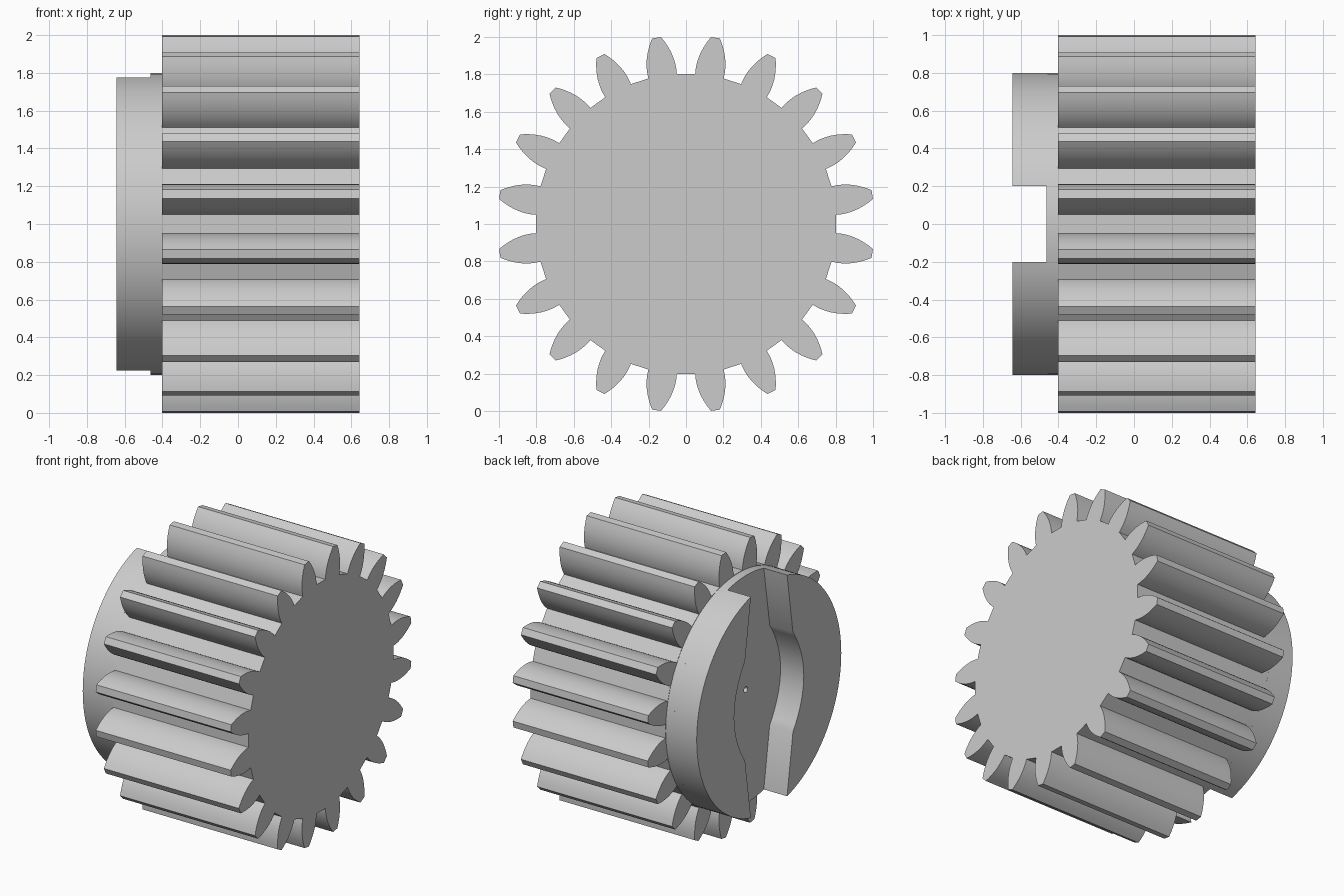
import bpy, bmesh
from math import sin, cos, pi, asin

cube = bpy.data.objects.get("Cube")
if cube:
    bpy.data.objects.remove(cube, do_unlink=True)

GREY = 0.6
steel = bpy.data.materials.new("plain grey")
steel.use_nodes = True
steel.diffuse_color = (GREY, GREY, GREY, 1)
steel.node_tree.nodes["Principled BSDF"].inputs["Base Color"].default_value = (GREY, GREY, GREY, 1)

AXIS_Z = 1.0
ROOT = 0.8
END = 0.643          # half of the overall length
GEAR_BACK = -0.403   # where the teeth stop
SLOT_FLOOR = -0.463


def finish(bm, name):
    bmesh.ops.recalc_face_normals(bm, faces=bm.faces)
    mesh = bpy.data.meshes.new(name)
    bm.to_mesh(mesh)
    bm.free()
    mesh.materials.append(steel)
    obj = bpy.data.objects.new(name, mesh)
    obj.location.z = AXIS_Z
    bpy.context.collection.objects.link(obj)
    bpy.ops.object.select_all(action='DESELECT')
    obj.select_set(True)
    bpy.context.view_layer.objects.active = obj
    bpy.ops.object.shade_smooth_by_angle(angle=pi / 7)
    return obj


def prism(name, profile, x0, x1):
    """Extrude a (y, z) outline along x."""
    bm = bmesh.new()
    face = bm.faces.new([bm.verts.new((x0, y, z)) for y, z in profile])
    grown = bmesh.ops.extrude_face_region(bm, geom=[face], use_keep_orig=True)
    for v in grown["geom"]:
        if isinstance(v, bmesh.types.BMVert):
            v.co.x = x1
    return finish(bm, name)


# Toothed body: curved flanks, flat tips, flat roots
TEETH, STEPS, TOOTH_HEIGHT = 20, 8, 0.208
flank = []
for i in range(STEPS + 1):
    t = i / STEPS
    flank.append((ROOT + TOOTH_HEIGHT * t, 0.077 + 0.0216 * t - 0.0746 * t * t))
tooth = [(r, -h) for r, h in flank] + [(r, h) for r, h in reversed(flank)]
outline = []
for k in range(TEETH):
    a = (k + 0.5) * 2 * pi / TEETH
    outline += [(r * cos(a) - h * sin(a), r * sin(a) + h * cos(a)) for r, h in tooth]
prism("gear_body", outline, GEAR_BACK, END)

# Hub base: disc whose face is the slot floor, with a small centre hole
SEGMENTS = 96
bm = bmesh.new()
rings = []
for x, r in ((GEAR_BACK + 0.01, ROOT), (SLOT_FLOOR, ROOT), (SLOT_FLOOR, 0.02), (GEAR_BACK - 0.003, 0.02)):
    rings.append([bm.verts.new((x, r * sin(2 * pi * i / SEGMENTS), r * cos(2 * pi * i / SEGMENTS)))
                  for i in range(SEGMENTS)])
for a, b in zip(rings, rings[1:]):
    for i in range(SEGMENTS):
        j = (i + 1) % SEGMENTS
        bm.faces.new((a[i], a[j], b[j], b[i]))
bm.faces.new(rings[0])
bm.faces.new(rings[-1])
finish(bm, "hub_base")

# Hub jaws on both sides of the slot, which widens to a rounded middle
RIM_ARC, SLOT_ARC = 48, 16
start = asin(0.2 / ROOT)
jaw = []
for i in range(RIM_ARC + 1):
    t = start + (pi - 2 * start) * i / RIM_ARC
    jaw.append((ROOT * sin(t), ROOT * cos(t)))
for i in range(SLOT_ARC + 1):
    u = 2 * i / SLOT_ARC - 1
    jaw.append((0.265 + 0.12 * (1 - u * u), 0.35 * u))
for name, side in (("hub_jaw_back", 1), ("hub_jaw_front", -1)):
    prism(name, [(side * y, z) for y, z in jaw], -END, SLOT_FLOOR + 0.005)
